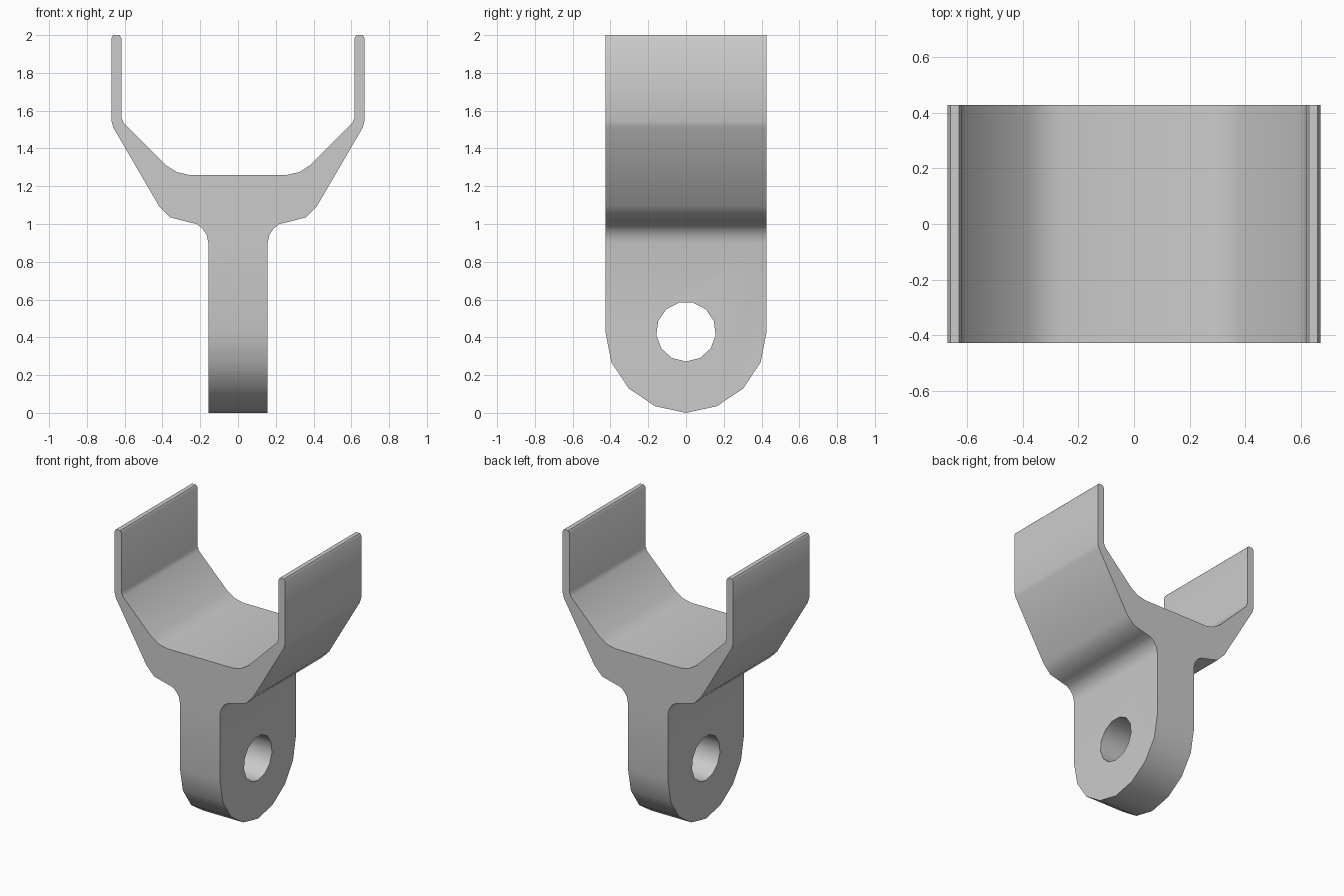
import bpy, bmesh, math
from mathutils import Vector

cube = bpy.data.objects.get("Cube")
if cube:
    bpy.data.objects.remove(cube, do_unlink=True)

WIDTH = 0.427        # half depth of the bracket, and radius of the rounded foot
PIN_Z = 0.43         # height of the pin hole

metal = bpy.data.materials.new("plain_grey")
metal.use_nodes = True
metal.diffuse_color = (0.6, 0.6, 0.6, 1)
metal.node_tree.nodes["Principled BSDF"].inputs["Base Color"].default_value = (0.6, 0.6, 0.6, 1)


def prism(name, points, half):
    """Extrude a closed outline of 3D points symmetrically along its normal axis."""
    axis, half = half
    bm = bmesh.new()
    face = bm.faces.new([bm.verts.new(Vector(p) - axis * half) for p in points])
    new = bmesh.ops.extrude_face_region(bm, geom=[face])["geom"]
    verts = [g for g in new if isinstance(g, bmesh.types.BMVert)]
    bmesh.ops.translate(bm, verts=verts, vec=axis * half * 2)
    bmesh.ops.recalc_face_normals(bm, faces=bm.faces)
    mesh = bpy.data.meshes.new(name)
    bm.to_mesh(mesh)
    bm.free()
    mesh.materials.append(metal)
    obj = bpy.data.objects.new(name, mesh)
    bpy.context.collection.objects.link(obj)
    return obj


def arc(radius, steps, start, sweep):
    for i in range(steps):
        a = start + sweep * i / (steps - 1)
        yield (0, radius * math.cos(a), PIN_Z + radius * math.sin(a))


# Fork outline: stem, fillet, sloping arm, upright cheek, saddle
half_outline = [
    (0.157, -0.05), (0.157, 0.90), (0.166, 0.943), (0.19, 0.978), (0.22, 1.0),
    (0.27, 1.012), (0.36, 1.035), (0.418, 1.095), (0.66, 1.51), (0.67, 1.545),
    (0.67, 1.985), (0.66, 2.0), (0.628, 2.0), (0.618, 1.985),
    (0.618, 1.565), (0.605, 1.535), (0.38, 1.31), (0.325, 1.275), (0.26, 1.26)]
outline = half_outline + [(-x, z) for x, z in reversed(half_outline)]
bracket = prism("fork_bracket", [(x, 0, z) for x, z in outline],
                (Vector((0, 1, 0)), WIDTH + 0.1))

# Side outline with the rounded foot, and the pin hole
side = list(arc(WIDTH, 9, math.pi, math.pi)) + [(0, WIDTH, 2.1), (0, -WIDTH, 2.1)]
foot_cutter = prism("side_outline_cutter", side, (Vector((1, 0, 0)), 1))
sides = 13
hole = list(arc(0.158, sides + 1, -math.pi / 2, math.tau))[:-1]
hole_cutter = prism("pin_hole_cutter", hole, (Vector((1, 0, 0)), 0.5))

bpy.context.view_layer.objects.active = bracket
bracket.select_set(True)
for cutter, operation in ((foot_cutter, 'INTERSECT'), (hole_cutter, 'DIFFERENCE')):
    mod = bracket.modifiers.new(cutter.name, 'BOOLEAN')
    mod.operation = operation
    mod.solver = 'EXACT'
    mod.object = cutter
    bpy.ops.object.modifier_apply(modifier=mod.name)
    bpy.data.objects.remove(cutter, do_unlink=True)

# Rest the foot on the ground and smooth the bends
low = min(v.co.z for v in bracket.data.vertices)
for v in bracket.data.vertices:
    if v.co.z < 0.9:
        v.co.z -= low if v.co.z < 0.02 else 0
bpy.ops.object.shade_smooth_by_angle(angle=math.radians(40))
